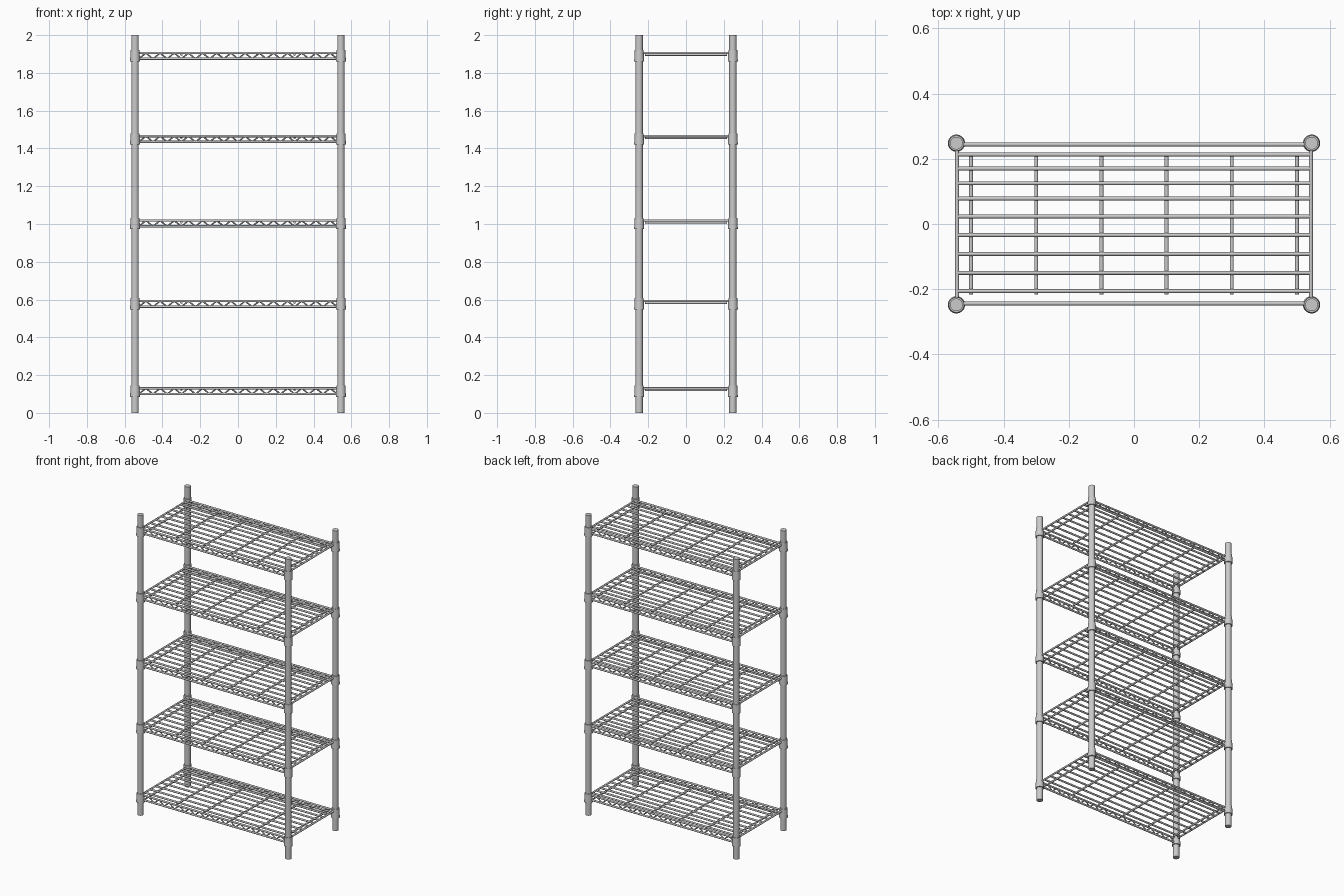
import bpy, bmesh, math
from mathutils import Vector, Matrix

if "Cube" in bpy.data.objects:
    bpy.data.objects.remove(bpy.data.objects["Cube"])

PX, PY = 0.545, 0.248          # post centres
LEVELS = [0.115, 0.577, 1.003, 1.45, 1.89]
WIRES = [0.213, 0.17, 0.125, 0.078, 0.023, -0.034, -0.092, -0.15, -0.206]
CROSS = [-0.5, -0.3, -0.1, 0.1, 0.3, 0.5]


def rod(bm, a, b, r, r2=None, sides=12):
    a, b = Vector(a), Vector(b)
    d = b - a
    rot = Vector((0, 0, 1)).rotation_difference(d).to_matrix().to_4x4()
    bmesh.ops.create_cone(bm, cap_ends=True, segments=sides, radius1=r,
                          radius2=r if r2 is None else r2, depth=d.length,
                          matrix=Matrix.Translation((a + b) / 2) @ rot)


def finish(bm, name):
    mesh = bpy.data.meshes.new(name)
    bm.to_mesh(mesh)
    bm.free()
    ob = bpy.data.objects.new(name, mesh)
    bpy.context.collection.objects.link(ob)
    bpy.ops.object.select_all(action='DESELECT')
    ob.select_set(True)
    bpy.context.view_layer.objects.active = ob
    bpy.ops.object.shade_smooth_by_angle(angle=math.radians(35))
    return ob


# Corner posts with tapered collars at every shelf
for sx, xn in ((-1, "left"), (1, "right")):
    for sy, yn in ((-1, "front"), (1, "back")):
        x, y = sx * PX, sy * PY
        bm = bmesh.new()
        rod(bm, (x, y, 0), (x, y, 2), 0.0195, sides=32)
        finish(bm, f"{yn}_{xn}_post")
        bm = bmesh.new()
        for z in LEVELS:
            rod(bm, (x, y, z - 0.03), (x, y, z + 0.03), 0.0265, 0.0235, 32)
        finish(bm, f"{yn}_{xn}_collars")

for i, z in enumerate(LEVELS, 1):
    top, low = z + 0.015, z - 0.015

    # Outer frame: double rails front and back, single rails at the ends
    bm = bmesh.new()
    for s in (-1, 1):
        rod(bm, (-PX, s * 0.244, top), (PX, s * 0.244, top), 0.006)
        rod(bm, (-PX, s * 0.244, low), (PX, s * 0.244, low), 0.006)
        rod(bm, (s * 0.543, -PY, top), (s * 0.543, PY, top), 0.006)
    finish(bm, f"shelf_{i}_frame")

    # Zigzag truss wire between the double rails
    bm = bmesh.new()
    n = 28
    for s in (-1, 1):
        pts = [(-0.525 + 1.05 * k / n, s * 0.242, top if k % 2 else low)
               for k in range(n + 1)]
        for a, b in zip(pts, pts[1:]):
            rod(bm, a, b, 0.004, sides=8)
    finish(bm, f"shelf_{i}_truss")

    # Long deck wires resting on cross bars
    bm = bmesh.new()
    for y in WIRES:
        rod(bm, (-0.54, y, top), (0.54, y, top), 0.006)
    finish(bm, f"shelf_{i}_deck_wires")
    bm = bmesh.new()
    for x in CROSS:
        rod(bm, (x, -0.216, top - 0.009), (x, 0.216, top - 0.009), 0.006)
    finish(bm, f"shelf_{i}_cross_bars")
